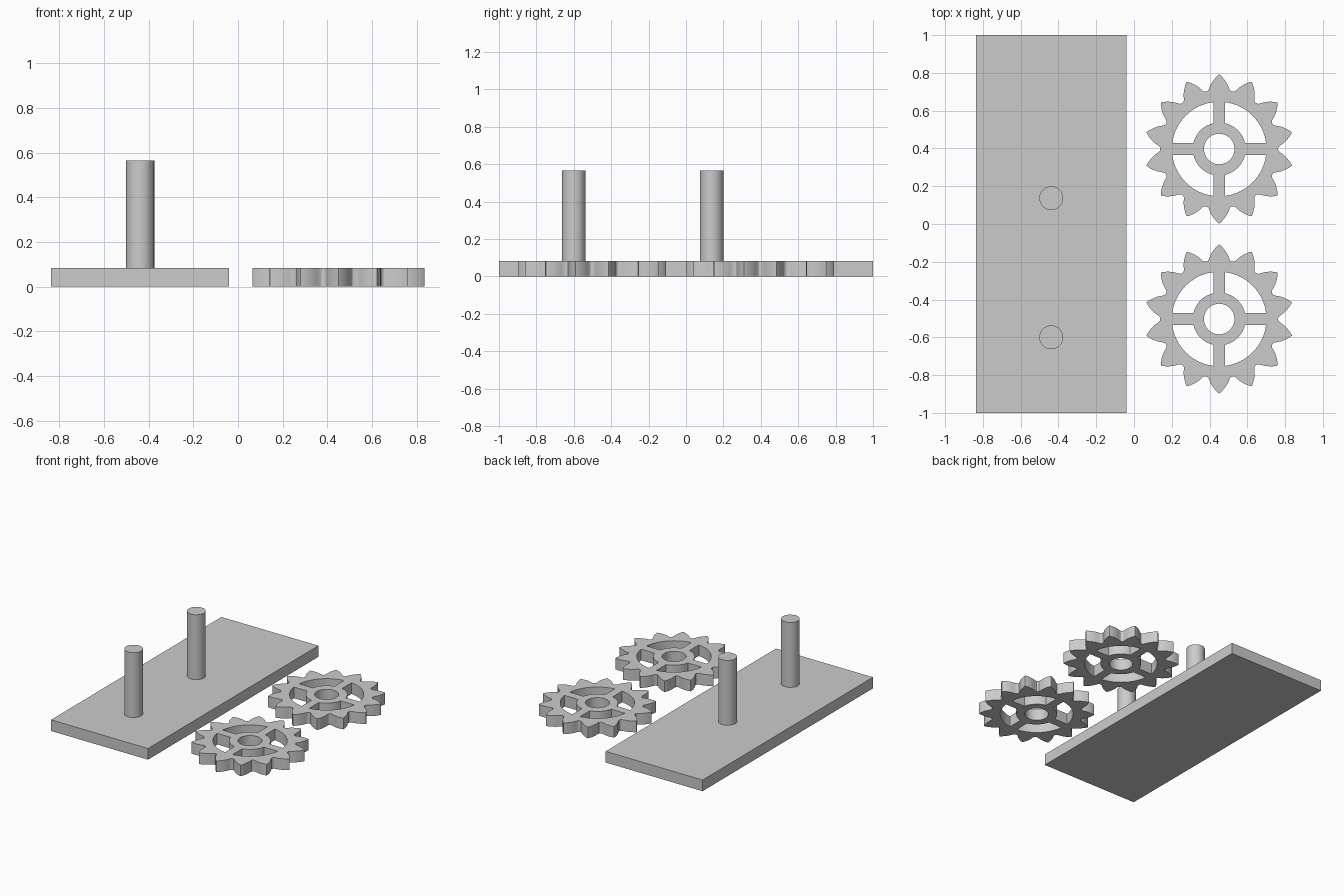
import bpy
import math
from math import cos, sin, radians, pi

THICK = 0.083
TEETH = 14

cube = bpy.data.objects.get("Cube")
if cube:
    bpy.data.objects.remove(cube, do_unlink=True)

grey = bpy.data.materials.new("plain_grey")
grey.use_nodes = True
grey.diffuse_color = (0.6, 0.6, 0.6, 1)
grey.node_tree.nodes["Principled BSDF"].inputs["Base Color"].default_value = (0.6, 0.6, 0.6, 1)


def finish(obj, name):
    obj.name = name
    obj.data.name = name
    obj.data.materials.clear()
    obj.data.materials.append(grey)
    bpy.ops.object.select_all(action='DESELECT')
    obj.select_set(True)
    bpy.context.view_layer.objects.active = obj
    bpy.ops.object.shade_smooth_by_angle(angle=radians(30))


def arc(radius, start, end, steps):
    return [(radius * cos(start + (end - start) * i / steps),
             radius * sin(start + (end - start) * i / steps)) for i in range(steps + 1)]


def tooth_outline():
    # Half flank as (radius, degrees from the tooth axis), mirrored about the tip
    half = [(0.312, 12.86), (0.313, 11.4), (0.319, 10.1), (0.332, 8.7),
            (0.348, 7.0), (0.364, 4.9), (0.38, 2.6), (0.391, 0.8)]
    flank = [(r, -a) for r, a in half] + [(0.395, 0)] + [(r, a) for r, a in half[:0:-1]]
    points = []
    for t in range(TEETH):
        axis = pi / 2 + t * 2 * pi / TEETH
        points += [(r * cos(axis + radians(a)), r * sin(axis + radians(a))) for r, a in flank]
    return points


def spoke_window(quarter):
    # Opening between two spokes, the hub and the rim
    rim, hub, half_width = 0.25, 0.14, 0.031
    base = quarter * pi / 2
    a, b = math.asin(half_width / rim), math.asin(half_width / hub)
    return (arc(rim, base + a, base + pi / 2 - a, 16)
            + arc(hub, base + pi / 2 - b, base + b, 10))


def make_gear(name, x, y):
    curve = bpy.data.curves.new(name + "_profile", 'CURVE')
    curve.dimensions = '2D'
    curve.fill_mode = 'BOTH'
    curve.extrude = THICK / 2
    loops = [tooth_outline(), arc(0.081, 0, 2 * pi, 40)[:-1]]
    loops += [spoke_window(q) for q in range(4)]
    for loop in loops:
        spline = curve.splines.new('POLY')
        spline.points.add(len(loop) - 1)
        for point, (px, py) in zip(spline.points, loop):
            point.co = (px, py, 0, 1)
        spline.use_cyclic_u = True
    obj = bpy.data.objects.new(name, curve)
    bpy.context.collection.objects.link(obj)
    obj.location = (x, y, THICK / 2)
    bpy.ops.object.select_all(action='DESELECT')
    obj.select_set(True)
    bpy.context.view_layer.objects.active = obj
    bpy.ops.object.convert(target='MESH')
    finish(bpy.context.object, name)


# Base plate
bpy.ops.mesh.primitive_cube_add(size=1, location=(-0.438, 0, THICK / 2))
plate = bpy.context.object
plate.scale = (0.797, 2, THICK)
finish(plate, "base_plate")

# Axle pins standing on the plate
for name, y in (("front_pin", -0.6), ("back_pin", 0.137)):
    bpy.ops.mesh.primitive_cylinder_add(vertices=48, radius=0.063, depth=0.565 - THICK,
                                        location=(-0.438, y, (0.565 + THICK) / 2))
    finish(bpy.context.object, name)

# Spoked gears lying beside the plate
make_gear("front_gear", 0.451, -0.503)
make_gear("back_gear", 0.451, 0.397)
